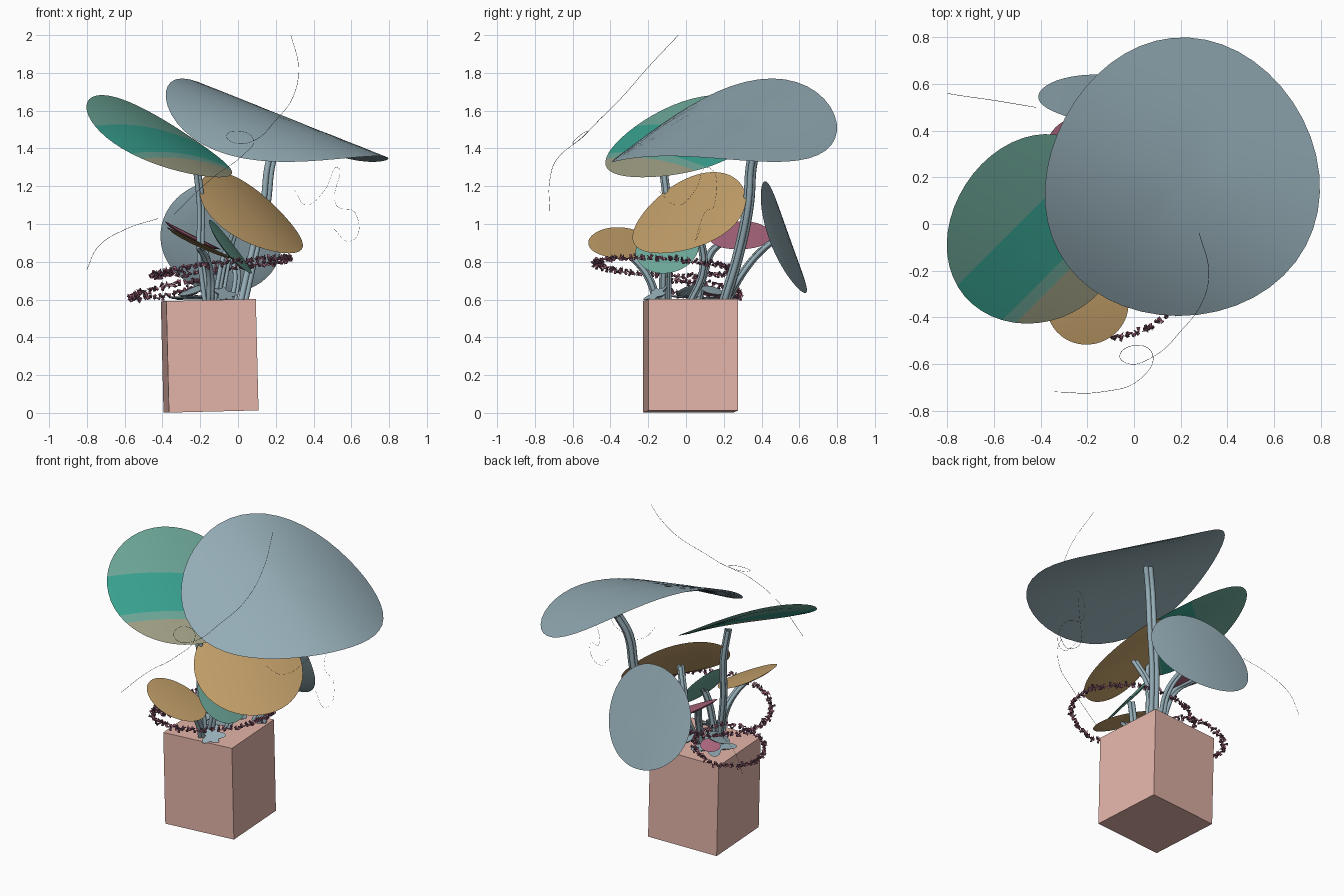
import bpy, bmesh, math, random
from mathutils import Vector, Matrix

random.seed(4)
cube = bpy.data.objects.get("Cube")
if cube:
    bpy.data.objects.remove(cube, do_unlink=True)


def material(name, r, g, b):
    m = bpy.data.materials.new(name)
    m.use_nodes = True
    m.diffuse_color = (r, g, b, 1)
    m.node_tree.nodes["Principled BSDF"].inputs["Base Color"].default_value = (r, g, b, 1)
    return m


CLAY = material("clay pink", .78, .46, .40)
BLUE = material("dusty blue", .30, .42, .47)
TAN = material("tan", .53, .34, .14)
TEAL = material("teal", .04, .36, .28)
SAGE = material("sage green", .15, .38, .31)
KHAKI = material("khaki", .34, .34, .23)
ROSE = material("rose", .43, .14, .22)
PLUM = material("dark plum", .13, .065, .10)
INK = material("dark wire", .08, .09, .10)


def finish(name, bm, mats, smooth=True):
    me = bpy.data.meshes.new(name)
    bm.to_mesh(me)
    bm.free()
    ob = bpy.data.objects.new(name, me)
    bpy.context.collection.objects.link(ob)
    for m in mats:
        me.materials.append(m)
    if smooth:
        bpy.ops.object.select_all(action='DESELECT')
        ob.select_set(True)
        bpy.context.view_layer.objects.active = ob
        bpy.ops.object.shade_smooth_by_angle(angle=math.radians(35))


def frame(centre, normal):
    """Local z along the normal, local x pointing downhill."""
    n = Vector(normal).normalized()
    x = (Vector((n.x, n.y, 0)) - n * (n.x ** 2 + n.y ** 2)).normalized()
    y = n.cross(x)
    rot = Matrix((x, y, n)).transposed().to_4x4()
    return Matrix.Translation(centre) @ rot


def cap(name, centre, normal, rx, ry, bend, mats, thick=.015, lobes=0, stripes=None):
    """Thin bent disc with a stepped-in underside."""
    bm = bmesh.new()
    seg = 48
    rows = [(r, 0) for r in (.25, .5, .75, .92, 1)] + [(.82, -1), (.5, -1.1), (.25, -1.1)]

    def point(r, a, d):
        k = r * (1 + (.3 * math.sin(lobes * a) if lobes else 0))
        x, y = rx * k * math.cos(a), ry * k * math.sin(a)
        return bm.verts.new((x, y, d * thick - bend * y * y))

    rings = [[point(r, math.tau * i / seg, d) for i in range(seg)] for r, d in rows]
    top, low = point(0, 0, 0), point(0, 0, -1.1)
    for i in range(seg):
        j = (i + 1) % seg
        bm.faces.new((top, rings[0][i], rings[0][j]))
        bm.faces.new((low, rings[-1][j], rings[-1][i]))
        for a, b in zip(rings, rings[1:]):
            bm.faces.new((a[i], b[i], b[j], a[j]))
    bm.transform(frame(centre, normal))
    # stripes are cut across the disc and coloured by position
    if stripes:
        direction, cuts = stripes
        axis = Vector(direction).normalized()
        c = Vector(centre)
        for s in cuts:
            bmesh.ops.bisect_plane(bm, geom=bm.verts[:] + bm.edges[:] + bm.faces[:],
                                   plane_co=c + axis * s, plane_no=axis)
        for f in bm.faces:
            d = (f.calc_center_median() - c).dot(axis)
            f.material_index = sum(d < s for s in cuts)
    bmesh.ops.recalc_face_normals(bm, faces=bm.faces)
    finish(name, bm, mats)


def tube(name, points, radius, mat, strands=1, sides=2):
    """Bundle of round strands along a smooth path."""
    cu = bpy.data.curves.new(name, 'CURVE')
    cu.dimensions = '3D'
    cu.bevel_depth = radius
    cu.bevel_resolution = sides
    cu.resolution_u = 8
    for s in range(strands):
        a = math.tau * s / strands
        off = Vector((math.cos(a), math.sin(a), 0)) * radius * (1 if strands > 1 else 0)
        sp = cu.splines.new('BEZIER')
        sp.bezier_points.add(len(points) - 1)
        for bp, p in zip(sp.bezier_points, points):
            bp.co = Vector(p) + off
            bp.handle_left_type = bp.handle_right_type = 'AUTO'
    cu.materials.append(mat)
    ob = bpy.data.objects.new(name, cu)
    bpy.context.collection.objects.link(ob)
    bpy.ops.object.select_all(action='DESELECT')
    ob.select_set(True)
    bpy.context.view_layer.objects.active = ob
    bpy.ops.object.convert(target='MESH')
    bpy.ops.object.shade_smooth_by_angle(angle=math.radians(50))


def wreath(name, centre, normal, rx, ry, count):
    """Ring of tiny pointed buds in two colours."""
    bm = bmesh.new()
    m = frame(centre, normal)
    for i in range(count):
        a = math.tau * i / count
        place = m @ Vector((rx * math.cos(a), ry * math.sin(a), 0))
        for k in range(4):
            axis = Vector((random.uniform(-1, 1), random.uniform(-1, 1), .3))
            turn = Matrix.Rotation(random.uniform(0, math.tau), 4, axis)
            jitter = Vector([random.uniform(-.01, .01) for _ in range(3)])
            res = bmesh.ops.create_cone(bm, cap_ends=True, segments=4, radius1=.009, radius2=.001,
                                        depth=.03, matrix=Matrix.Translation(place + jitter) @ turn)
            for f in {f for v in res["verts"] for f in v.link_faces}:
                f.material_index = k % 2
    finish(name, bm, [PLUM, ROSE], smooth=False)


# Planter block, leaning slightly
bm = bmesh.new()
bmesh.ops.create_cube(bm, size=1, matrix=Matrix.Translation((-.15, .025, .302))
                      @ Matrix.Rotation(math.radians(-1.4), 4, 'Y')
                      @ Matrix.Rotation(math.radians(3.5), 4, 'Z') @ Matrix.Diagonal((.475, .475, .59, 1)))
finish("planter_block", bm, [CLAY], smooth=False)

# Caps
cap("large_blue_cap", (.22, .18, 1.565), (.31, -.165, 1), .62, .6, .52, [BLUE], .015)
cap("striped_cap", (-.41, -.03, 1.465), (.42, -.27, .85), .43, .42, .25,
    [SAGE, TEAL, SAGE, KHAKI], stripes=((-1, 1, 0), (.08, -.16, -.21)))
cap("large_tan_cap", (.08, .005, 1.06), (.54, -.4, .74), .32, .33, .35, [TAN])
cap("upright_blue_cap", (-.085, .525, .93), (.16, .92, .34), .315, .325, .3, [BLUE])
cap("small_tan_cap", (-.2, -.345, .9), (.42, .04, .9), .195, .172, .3, [TAN], .012)
cap("rose_cap", (-.24, .29, .94), (.45, -.04, .9), .165, .165, .3, [ROSE], .012)
cap("small_sage_cap", (-.04, -.1, .88), (.75, -.15, .6), .18, .17, .3, [SAGE], .012)

# Low sprouts on the planter top
cap("low_blue_cap", (-.24, .02, .65), (-.3, -.2, .9), .08, .07, .5, [BLUE], .01)
cap("low_back_cap", (-.1, .14, .65), (.3, .2, .9), .06, .06, .5, [BLUE], .01)
cap("low_rose_cap", (-.26, .12, .64), (-.2, .2, .9), .06, .06, 1, [ROSE], .01)
cap("splash_left", (-.24, .06, .615), (-.02, .05, 1), .12, .11, 0, [BLUE], .01, lobes=5)
cap("splash_front", (-.07, -.16, .63), (.4, -.5, .8), .06, .06, 0, [BLUE], .01, lobes=5)

# Ribbed stems
stems = {
    "large_blue": [(.02, .2, .58), (.08, .28, .85), (.14, .33, 1.1), (.17, .35, 1.33), (.22, .39, 1.46)],
    "striped": [(-.17, -.1, .58), (-.2, -.1, .85), (-.2, -.1, 1.1), (-.22, -.12, 1.29)],
    "large_tan": [(-.1, .02, .58), (-.07, .09, .75), (-.04, .08, .9), (.02, .03, 1.05)],
    "upright_blue": [(-.03, .21, .58), (-.01, .3, .74), (-.05, .4, .86), (-.09, .49, .93)],
    "small_tan": [(-.15, -.15, .58), (-.15, -.2, .72), (-.17, -.27, .81), (-.2, -.33, .865)],
    "rose": [(-.16, .06, .58), (-.16, .1, .76), (-.19, .15, .87), (-.24, .26, .915)],
    "small_sage": [(-.12, -.12, .58), (-.1, -.12, .7), (-.08, -.11, .8), (-.06, -.1, .86)],
}
for part, path in stems.items():
    thick = .016 if part == "large_blue" else .012
    tube(part + "_stem", path, thick, BLUE, strands=3)

# Bud wreaths
wreath("large_wreath", (-.09, -.12, .775), (-.12, .05, 1), .365, .36, 64)
wreath("small_wreath", (-.37, .08, .65), (-.2, .12, 1), .2, .21, 38)

# Fine trailing wires
tube("front_wire", [(.28, -.04, 2), (.32, -.2, 1.83), (.29, -.34, 1.67), (.2, -.46, 1.55),
                    (.08, -.57, 1.44), (-.02, -.6, 1.43), (-.06, -.56, 1.47), (.02, -.52, 1.49),
                    (.08, -.56, 1.45), (.02, -.67, 1.36), (-.14, -.72, 1.24), (-.34, -.72, 1.05)],
     .001, INK, sides=0)
tube("back_wire", [(-.8, .56, .76), (-.74, .55, .88), (-.6, .53, .97), (-.42, .5, 1.03)],
     .001, INK, sides=0)
tube("side_wire", [(.3, -.15, 1.18), (.36, -.05, 1.1), (.46, .05, 1.18), (.53, .12, 1.3),
                   (.52, .15, 1.1), (.62, .1, 1.06), (.6, .05, .91), (.5, .08, .98)],
     .0006, INK, sides=0)
